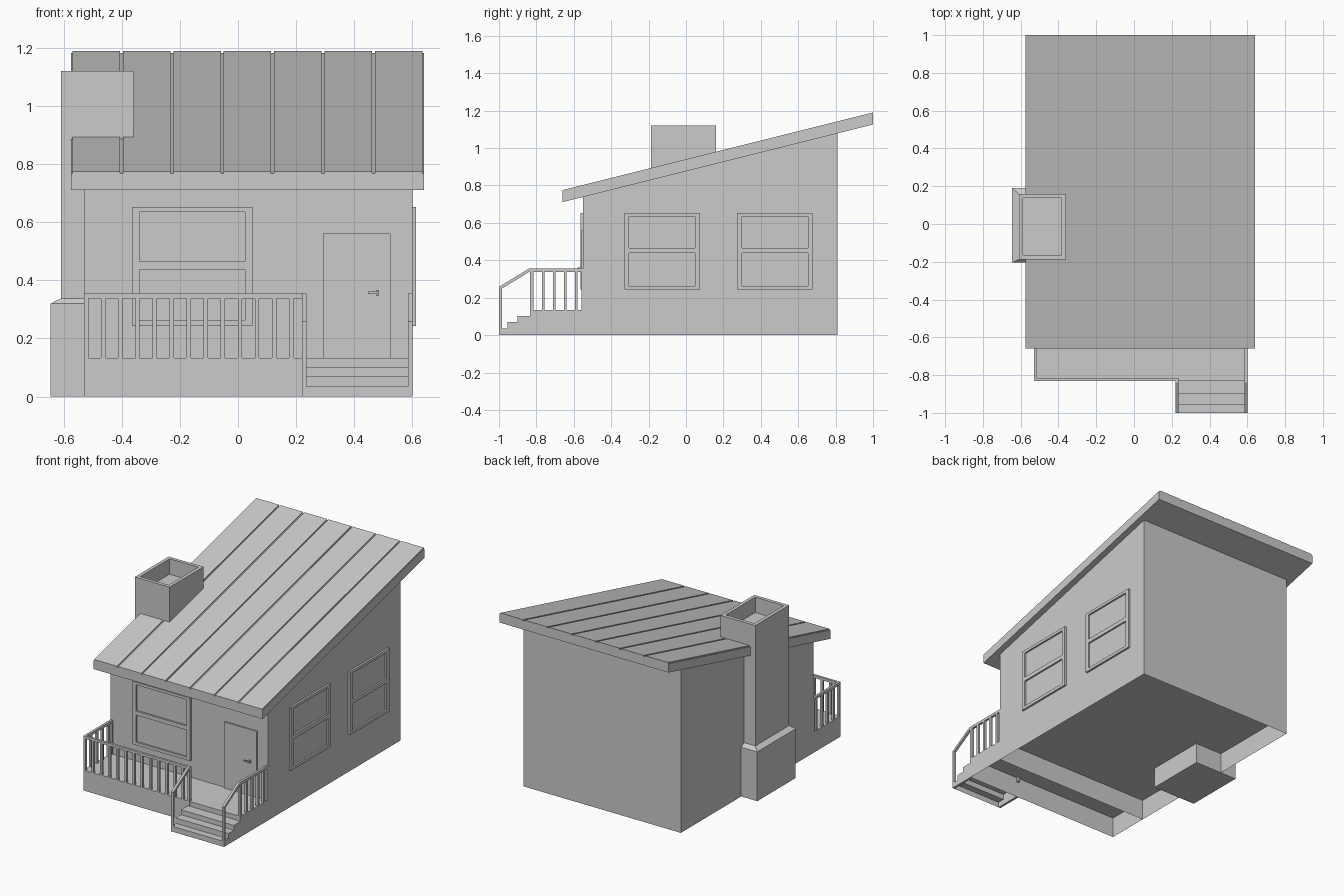
import bpy, bmesh
from mathutils import Vector

if "Cube" in bpy.data.objects:
    bpy.data.objects.remove(bpy.data.objects["Cube"])


def finish(name, bm):
    bmesh.ops.recalc_face_normals(bm, faces=bm.faces[:])
    me = bpy.data.meshes.new(name)
    bm.to_mesh(me)
    bm.free()
    ob = bpy.data.objects.new(name, me)
    bpy.context.collection.objects.link(ob)
    return ob


def add_prism(bm, pts, a, b, axis="x"):
    """Extrude a profile from a to b: (y, z) along x, or (x, y) along z."""
    place = (lambda p, t: (t, p[0], p[1])) if axis == "x" else (lambda p, t: (p[0], p[1], t))
    lo = [bm.verts.new(place(p, a)) for p in pts]
    hi = [bm.verts.new(place(p, b)) for p in pts]
    n = len(pts)
    faces = [bm.faces.new(lo), bm.faces.new(hi[::-1])]
    for i in range(n):
        j = (i + 1) % n
        faces.append(bm.faces.new((lo[i], lo[j], hi[j], hi[i])))
    return faces


def add_box(bm, x0, x1, y0, y1, z0, z1):
    return add_prism(bm, [(x0, y0), (x1, y0), (x1, y1), (x0, y1)], z0, z1, "z")


def boxes(name, *items):
    bm = bmesh.new()
    for b in items:
        add_box(bm, *b)
    return finish(name, bm)


def open_bottom(bm):
    low = [f for f in bm.faces if all(v.co.z < 1e-5 for v in f.verts)]
    bmesh.ops.delete(bm, geom=low, context="FACES_ONLY")


X0, X1, YF, YB = -0.53, 0.60, -0.55, 0.81      # house walls
DECK, PF, T = 0.133, -0.83, 0.015              # floor level, porch front, rail thickness
RX0, RX1, RY0, RY1 = -0.575, 0.64, -0.66, 1.0  # roof


def roof_z(y):
    return 0.775 + (y - RY0) * (1.19 - 0.775) / (RY1 - RY0)


# house walls, hollow underneath with a raised floor
bm = bmesh.new()
add_prism(bm, [(YF, 0), (YB, 0), (YB, roof_z(YB) - 0.05), (YF, roof_z(YF) - 0.05)], X0, X1)
open_bottom(bm)
finish("house_walls", bm)
bm = bmesh.new()
bm.faces.new([bm.verts.new(p) for p in
              ((X0, YF, DECK), (X0, YB, DECK), (X1, YB, DECK), (X1, YF, DECK))])
finish("house_floor", bm)

# roof slab with raised sheet panels
def roof_profile(top, bottom):
    return [(RY0, roof_z(RY0) - bottom), (RY1, roof_z(RY1) - bottom),
            (RY1, roof_z(RY1) - top), (RY0, roof_z(RY0) - top)]

bm = bmesh.new()
add_prism(bm, roof_profile(0.007, 0.064), RX0, RX1)
finish("roof_slab", bm)
bm = bmesh.new()
pitch = (RX1 - RX0) / 7
for i in range(7):
    a = RX0 + i * pitch
    add_prism(bm, roof_profile(0, 0.007), a + 0.005, a + pitch - 0.005)
finish("roof_panels", bm)

# chimney base with sloped shoulder
bm = bmesh.new()
bx = (-0.645, -0.335, -0.205, 0.19)
faces = add_box(bm, *bx, 0, 0.32)
top = faces[1]
res = bmesh.ops.extrude_discrete_faces(bm, faces=[top])["faces"][0]
for v in res.verts:
    v.co = Vector((-0.61 if v.co.x < -0.5 else -0.36,
                   -0.187 if v.co.y < 0 else 0.16, 0.338))
finish("chimney_base", bm)

# chimney shaft with a recessed flue
bm = bmesh.new()
top = add_box(bm, -0.61, -0.36, -0.187, 0.16, 0.33, 1.12)[1]
bm.normal_update()
bmesh.ops.inset_individual(bm, faces=[top], thickness=0.032)
flue = bmesh.ops.extrude_discrete_faces(bm, faces=[top])["faces"][0]
for v in flue.verts:
    v.co.z -= 0.1
finish("chimney_shaft", bm)


# windows: frame bars around two panes, u along the wall
def window(name, u0, u1, wall, out, along_x):
    z0, z1, e = 0.243, 0.653, 0.026

    def bar(a, b, c, d, depth):
        w = sorted((wall - out * 0.005, wall + out * depth))
        return (a, b, *w, c, d) if along_x else (*w, a, b, c, d)

    boxes(name,
          bar(u0, u0 + e, z0, z1, 0.013), bar(u1 - e, u1, z0, z1, 0.013),
          bar(u0 + e, u1 - e, z0, z0 + 0.02, 0.013), bar(u0 + e, u1 - e, z1 - 0.018, z1, 0.013),
          bar(u0 + e, u1 - e, 0.438, 0.465, 0.013),
          bar(u0 + e, u1 - e, z0 + 0.02, z1 - 0.018, 0.002))


window("front_window", -0.365, 0.05, YF, -1, True)
window("side_window_front", -0.33, 0.075, X1, 1, False)
window("side_window_back", 0.273, 0.677, X1, 1, False)

# door and handle
boxes("door", (0.293, 0.525, YF - 0.01, YF + 0.005, DECK, 0.562))
boxes("door_handle", (0.475, 0.486, YF - 0.016, YF - 0.008, 0.346, 0.366),
      (0.476, 0.485, YF - 0.03, YF - 0.012, 0.353, 0.362),
      (0.447, 0.485, YF - 0.03, YF - 0.022, 0.353, 0.362))

# porch deck, hollow underneath
bm = bmesh.new()
add_box(bm, X0, X1, PF, YF, 0, DECK)
open_bottom(bm)
finish("porch_deck", bm)

# porch railings
STEP, RAIL, LOW = 0.0588, 0.355, 0.338
LX = 0.22                                       # left edge of the stairs
boxes("front_railing", (X0, LX + T, PF, PF + T, LOW, RAIL),
      *[(X0 + i * STEP, X0 + i * STEP + T, PF, PF + T, DECK, LOW) for i in range(13)])
for name, x in (("left_railing", X0), ("right_railing", X1 - T)):
    boxes(name, (x, x + T, PF + T, YF, LOW, RAIL),
          *[(x, x + T, PF + i * STEP, PF + i * STEP + T, DECK, LOW) for i in range(1, 5)],
          (x, x + T, YF - 0.01, YF, DECK, LOW))

# stair treads as a folded sheet
steps = [(-0.955, 0.035), (-0.955, 0.07), (-0.90, 0.07), (-0.90, 0.102), (PF, 0.102)]
bm = bmesh.new()
rows = [[bm.verts.new((x, y, z)) for x in (LX + T, X1 - T)]
        for y, z in [(-1.0, 0), (-1.0, 0.035)] + steps]
for a, b in zip(rows, rows[1:]):
    bm.faces.new((a[0], a[1], b[1], b[0]))
finish("stair_treads", bm)

# stair sides: stepped stringer, end post and sloped handrail
side = [(PF, 0), (-1, 0), (-1, 0.258), (-0.84, RAIL), (PF + T, RAIL), (PF + T, LOW),
        (-0.838, LOW), (-0.985, 0.248), (-0.985, 0.035)] + steps
for name, x in (("left_stair_side", LX), ("right_stair_side", X1 - T)):
    bm = bmesh.new()
    add_prism(bm, side, x, x + T)
    add_box(bm, x, x + T, PF - 0.004, PF + T, DECK - 0.03, LOW)
    finish(name, bm)
